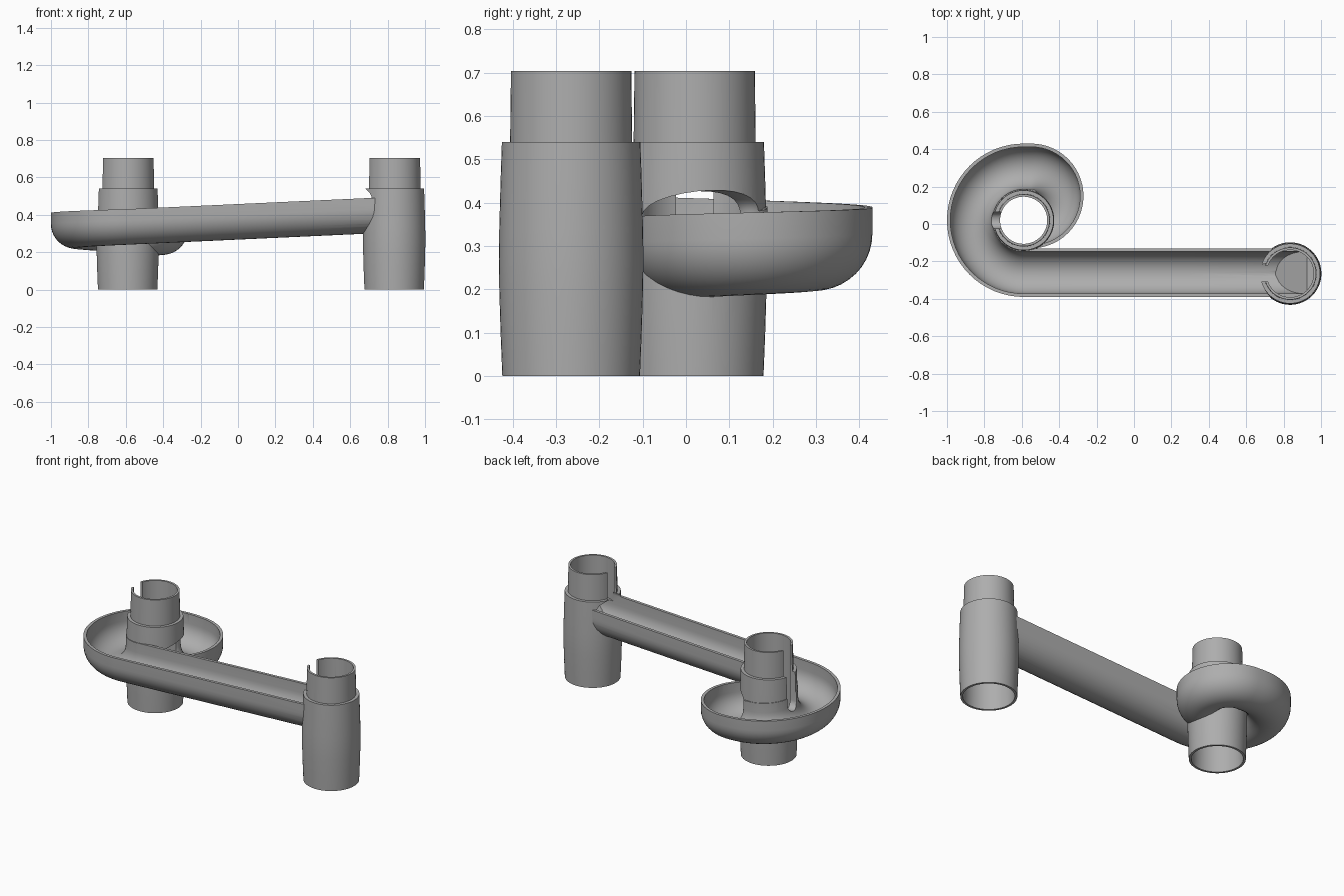
import bpy, bmesh, math
from mathutils import Vector

if "Cube" in bpy.data.objects:
    bpy.data.objects.remove(bpy.data.objects["Cube"], do_unlink=True)

grey = bpy.data.materials.new("plain grey")
grey.use_nodes = True
colour = (0.42, 0.42, 0.42, 1)
grey.diffuse_color = colour
grey.node_tree.nodes["Principled BSDF"].inputs["Base Color"].default_value = colour

LOW = Vector((-0.59, 0.02))     # tower the spiral drains into
HIGH = Vector((0.835, -0.265))  # tower feeding the track
TURN, LANE_Y, SLOPE, START_RIM = 0.28, -0.26, 0.046, 0.43


def finish(name, bm):
    bmesh.ops.recalc_face_normals(bm, faces=bm.faces)
    mesh = bpy.data.meshes.new(name)
    bm.to_mesh(mesh)
    bm.free()
    mesh.materials.append(grey)
    ob = bpy.data.objects.new(name, mesh)
    bpy.context.collection.objects.link(ob)
    return ob


def loft(name, rings):
    """Closed solid through a list of equal-length rings."""
    bm = bmesh.new()
    rows = [[bm.verts.new(p) for p in ring] for ring in rings]
    n = len(rows[0])
    for a, b in zip(rows, rows[1:]):
        for i in range(n):
            j = (i + 1) % n
            bm.faces.new((a[i], a[j], b[j], b[i]))
    bm.faces.new(rows[0])
    bm.faces.new(rows[-1])
    return finish(name, bm)


def turned(name, centre, profile, n=64):
    """Solid of revolution from (radius, height) pairs."""
    angles = [math.tau * (i + 0.5) / n for i in range(n)]
    return loft(name, [[(centre.x + r * math.cos(t), centre.y + r * math.sin(t), z)
                        for t in angles] for r, z in profile])


def lane_path(x_start):
    """Straight lane, wide turn, then a tighter turn into the low tower."""
    pts = [Vector((x_start, LANE_Y)), Vector((0.3, LANE_Y)), Vector((-0.2, LANE_Y))]
    for i in range(33):
        t = -math.pi / 2 - math.pi * i / 32
        pts.append(LOW + TURN * Vector((math.cos(t), math.sin(t))))
    centre, radius = Vector((-0.55, 0.15)), 0.15
    for i in range(29):
        t = math.pi / 2 - math.pi * i / 28
        pts.append(centre + radius * Vector((math.cos(t), math.sin(t))))
    return pts


def sweep(name, x_start, half, arch):
    """U section swept along the lane; arch is the height above the rim."""
    section = [(half * math.cos(t), -0.06 + half * math.sin(t))
               for t in (math.pi + math.pi * i / 20 for i in range(21))]
    if arch:
        section += [(half * math.cos(t), arch * math.sin(t))
                    for t in (math.pi * i / 14 for i in range(15))]
    else:
        section += [(half, 0), (-half, 0)]
    pts = lane_path(x_start)
    travel = pts[0].x - LOW.x
    rings = []
    for i, p in enumerate(pts):
        if i:
            travel -= (p - pts[i - 1]).length
        d = (pts[min(i + 1, len(pts) - 1)] - pts[max(i - 1, 0)]).normalized()
        side = Vector((-d.y, d.x))
        rim = START_RIM + SLOPE * travel
        rings.append([(p.x + side.x * u, p.y + side.y * u, rim + v) for u, v in section])
    return loft(name, rings)


def slot(centre):
    """Round-bottomed slot through the wall facing the lane."""
    r, base = 0.043, 0.36
    outline = [(r * math.cos(t), base + r * math.sin(t))
               for t in (math.pi + math.pi * i / 12 for i in range(13))]
    outline += [(r, 0.8), (-r, 0.8)]
    return loft("slot_cutter", [[(x, centre.y + y, z) for y, z in outline]
                                for x in (centre.x - 0.185, centre.x - 0.05)])


def combine(target, tool, operation):
    mod = target.modifiers.new(operation.lower(), 'BOOLEAN')
    mod.operation, mod.object, mod.solver = operation, tool, 'EXACT'
    bpy.context.view_layer.objects.active = target
    bpy.ops.object.modifier_apply(modifier=mod.name)
    bpy.data.objects.remove(tool, do_unlink=True)


# Solid outer forms: barrel towers with a stacking collar, and the lane
barrel = [(0.159, 0), (0.163, 0.1), (0.166, 0.2), (0.167, 0.27), (0.166, 0.34),
          (0.163, 0.45), (0.16, 0.54), (0.141, 0.54), (0.139, 0.703)]
run = turned("ball_run", HIGH, barrel)
combine(run, sweep("lane_body", 0.78, 0.13, 0), 'UNION')
combine(run, turned("low_tower", LOW, barrel), 'UNION')

# Hollow channel, which arches through both tower walls
combine(run, sweep("channel_cutter", 0.92, 0.112, 0.056), 'DIFFERENCE')

# Tower bores with wider sockets underneath
combine(run, turned("low_bore", LOW, [(0.146, -0.1), (0.144, 0.17), (0.126, 0.19),
                                      (0.126, 0.8)]), 'DIFFERENCE')
combine(run, turned("high_socket", HIGH, [(0.146, -0.1), (0.144, 0.17), (0.126, 0.19),
                                          (0.126, 0.275)]), 'DIFFERENCE')
combine(run, turned("high_bore", HIGH, [(0.126, 0.45), (0.126, 0.8)]), 'DIFFERENCE')
for tower in (LOW, HIGH):
    combine(run, slot(tower), 'DIFFERENCE')

# Sloping floor that sends a ball from the high tower onto the lane
ramp = [(0.75, 0.312), (0.925, 0.455), (0.925, 0.312)]
combine(run, loft("ramp", [[(x, HIGH.y + y, z) for x, z in ramp]
                           for y in (-0.115, 0.115)]), 'UNION')

bpy.ops.object.select_all(action='DESELECT')
run.select_set(True)
bpy.context.view_layer.objects.active = run
bpy.ops.object.shade_smooth_by_angle(angle=math.radians(30))
